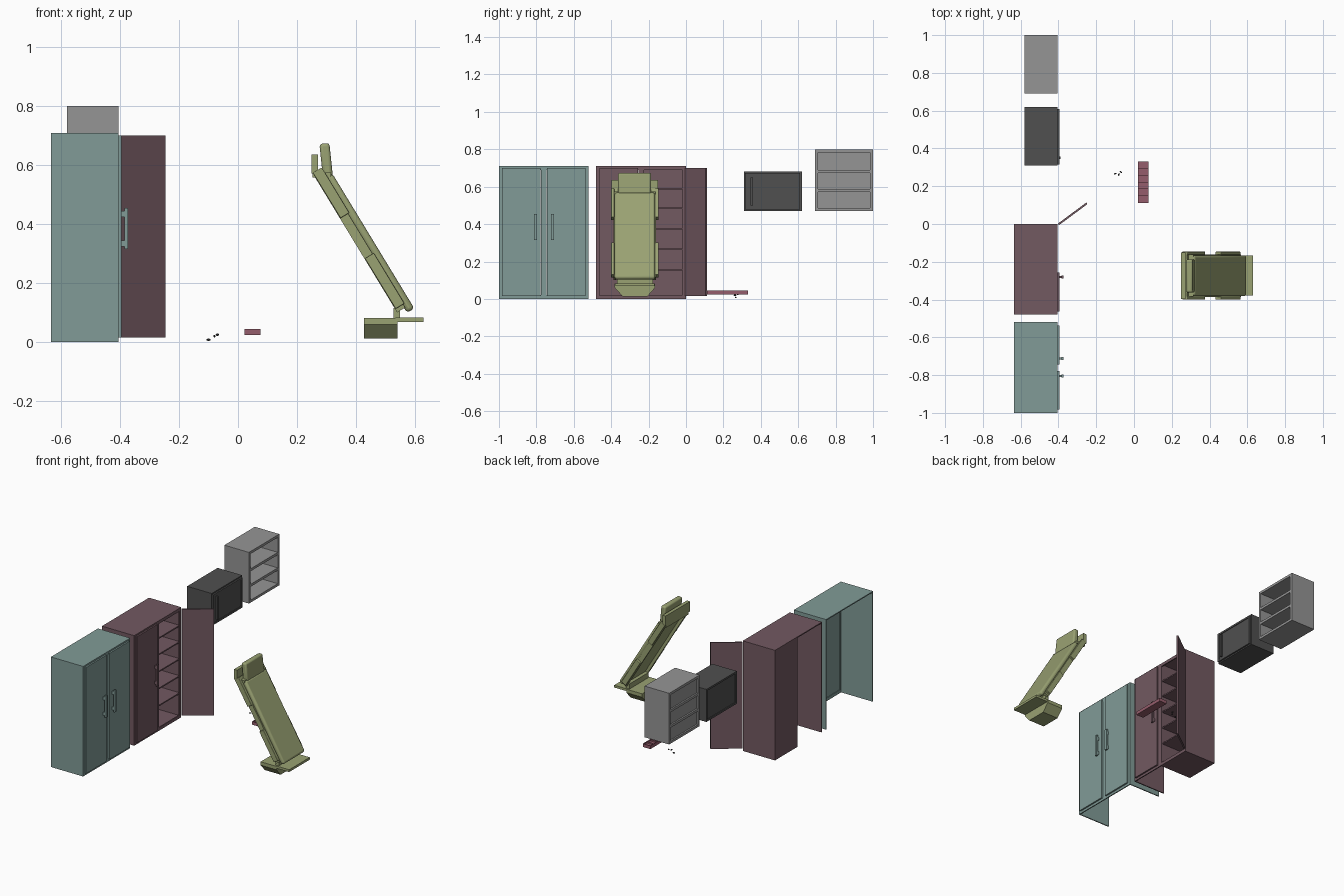
import bpy, bmesh, math
from mathutils import Matrix, Vector

if "Cube" in bpy.data.objects:
    bpy.data.objects.remove(bpy.data.objects["Cube"])


def material(name, rgb):
    m = bpy.data.materials.new(name)
    m.diffuse_color = (*rgb, 1)
    m.use_nodes = True
    m.node_tree.nodes["Principled BSDF"].inputs["Base Color"].default_value = m.diffuse_color
    return m


TEAL = material("teal", (0.22, 0.33, 0.31))
PLUM = material("plum", (0.17, 0.10, 0.12))
DARK = material("charcoal", (0.08, 0.08, 0.08))
GREY = material("grey", (0.30, 0.30, 0.30))
OLIVE = material("olive", (0.32, 0.36, 0.17))
PINK = material("pink", (0.30, 0.11, 0.15))
BLACK = material("black", (0.03, 0.03, 0.03))


def add_box(bm, x, y, z):
    size = Matrix.Diagonal((x[1] - x[0], y[1] - y[0], z[1] - z[0], 1))
    mid = Matrix.Translation((sum(x) / 2, sum(y) / 2, sum(z) / 2))
    bmesh.ops.create_cube(bm, size=1, matrix=mid @ size)


def finish(name, bm, mat, matrix=None, bevel=0):
    me = bpy.data.meshes.new(name)
    bm.to_mesh(me)
    bm.free()
    ob = bpy.data.objects.new(name, me)
    bpy.context.collection.objects.link(ob)
    me.materials.append(mat)
    if matrix:
        ob.matrix_world = matrix
    if bevel:
        mod = ob.modifiers.new("bevel", 'BEVEL')
        mod.width, mod.segments = bevel, 3
        bpy.context.view_layer.objects.active = ob
        ob.select_set(True)
        bpy.ops.object.shade_smooth_by_angle()
        ob.select_set(False)
    return ob


def boxes(name, parts, mat, matrix=None, bevel=0):
    bm = bmesh.new()
    for p in parts:
        add_box(bm, *p)
    return finish(name, bm, mat, matrix, bevel)


# Tall cabinets: open at back and bottom, framed front
BACK, FRONT, TOP, T = -0.635, -0.405, 0.71, 0.007


def carcass(name, y0, y1, mat):
    mid = (y0 + y1) / 2
    X, F, Z = (BACK, FRONT), (FRONT - T, FRONT), (0, TOP)
    boxes(name, [
        (X, (y0, y0 + T), Z), (X, (y1 - T, y1), Z), (X, (y0, y1), (TOP - T, TOP)),
        (F, (y0, y0 + 0.02), Z), (F, (y1 - 0.02, y1), Z),
        (F, (mid - 0.015, mid + 0.015), Z),
        (F, (y0, y1), (0, 0.02)), (F, (y0, y1), (TOP - 0.02, TOP))], mat)


def door(name, y0, y1, mat):
    boxes(name, [((FRONT - 0.003, -0.395), (y0, y1), (0.015, 0.70))], mat)


def handle(name, y, mat):
    boxes(name, [((-0.385, -0.374), (y - 0.008, y + 0.008), (0.315, 0.455)),
                 ((-0.397, -0.38), (y - 0.005, y + 0.005), (0.325, 0.345)),
                 ((-0.397, -0.38), (y - 0.005, y + 0.005), (0.425, 0.445))], mat)


carcass("teal_cabinet", -1.0, -0.52, TEAL)
door("teal_door_left", -0.983, -0.777, TEAL)
door("teal_door_right", -0.743, -0.537, TEAL)
handle("teal_handle_left", -0.805, TEAL)
handle("teal_handle_right", -0.713, TEAL)

carcass("plum_cabinet", -0.48, 0.0, PLUM)
door("plum_door_closed", -0.463, -0.257, PLUM)
handle("plum_handle", -0.28, PLUM)

# Shelf bay inside the plum cabinet
bay = (-0.225, -0.005)
boxes("shelf_bay", [((BACK, BACK + T), bay, (0, TOP)),
                    ((BACK, FRONT - T), (-0.232, -0.225), (0, TOP)),
                    ((BACK, FRONT), bay, (0, 0.012))], PLUM)
boxes("shelves", [((BACK, FRONT - 0.008), bay, (z - 0.004, z + 0.004))
                  for z in (0.155, 0.265, 0.375, 0.485, 0.59)], PLUM)

# Open door swung out from its hinge
swing = Matrix.Translation((-0.40, -0.002, 0)) @ Matrix.Rotation(math.radians(36.5), 4, 'Z')
boxes("plum_door_open", [((0, 0.187), (-0.005, 0.005), (0.015, 0.70))], PLUM, swing)


# Wall units: hollow box with inset back panel
def wall_unit(name, y0, y1, z0, z1, t, shelf_z, back_x, mat):
    X = (-0.58, -0.405)
    parts = [(X, (y0, y0 + t), (z0, z1)), (X, (y1 - t, y1), (z0, z1)),
             (X, (y0, y1), (z0, z0 + t)), (X, (y0, y1), (z1 - t, z1)),
             ((back_x, back_x + 0.006), (y0, y1), (z0, z1))]
    parts += [(X, (y0, y1), (z - t / 2, z + t / 2)) for z in shelf_z]
    boxes(name, parts, mat)


wall_unit("open_shelf_unit", 0.69, 1.0, 0.47, 0.80, 0.016, (0.58, 0.68), -0.57, GREY)
wall_unit("oven_body", 0.31, 0.62, 0.47, 0.68, 0.012, (), -0.575, DARK)
boxes("oven_door", [((-0.41, -0.399), (0.315, 0.61), (0.478, 0.672)),
                    ((-0.40, -0.395), (0.315, 0.61), (0.478, 0.49)),
                    ((-0.40, -0.395), (0.315, 0.61), (0.66, 0.672)),
                    ((-0.40, -0.395), (0.315, 0.327), (0.478, 0.672)),
                    ((-0.40, -0.395), (0.598, 0.61), (0.478, 0.672))], DARK)
boxes("oven_handle", [((-0.40, -0.389), (0.345, 0.357), (0.50, 0.65))], DARK)

# Tilted couch, built along its own length then leaned back
tilt = Matrix.Translation((0.2525, -0.2735, 0.573)) @ Matrix.Rotation(math.radians(58.7), 4, 'Y')
L = 0.553
boxes("couch_frame", [((0, L), (-0.113, 0.113), (0.018, 0.032))] +
      [((0, L), (min(s * 0.10, s * 0.113), max(s * 0.10, s * 0.113)), (0, 0.03))
       for s in (-1, 1)], OLIVE, tilt)
boxes("couch_side_pads", [(span, (min(s * 0.11, s * 0.127), max(s * 0.11, s * 0.127)), (0.002, 0.037))
                          for s in (-1, 1) for span in ((0.0, 0.18), (0.34, 0.54))], OLIVE, tilt, 0.003)
boxes("couch_cushion", [((0.035, 0.572), (-0.108, 0.108), (0.028, 0.057))], OLIVE, tilt, 0.012)

# Head end
boxes("head_plate", [((0.25, 0.272), (-0.398, -0.15), (0.572, 0.637))], OLIVE)
boxes("head_ledge", [((0.252, 0.315), (-0.385, -0.162), (0.558, 0.575))], OLIVE)
lean = Matrix.Translation((0.299, -0.275, 0.617)) @ Matrix.Rotation(math.radians(-6), 4, 'Y')
boxes("headrest", [((-0.017, 0.017), (-0.088, 0.088), (-0.057, 0.057))], OLIVE, lean, 0.01)

# Foot end: tapered base, foot plate and hinge
bm = bmesh.new()
ring = [bm.verts.new((0.428, y - 0.273, z)) for y, z in
        ((-0.065, 0.012), (0.065, 0.012), (0.108, 0.06), (0.108, 0.082), (-0.108, 0.082), (-0.108, 0.06))]
face = bm.faces.new(ring)
side = bmesh.ops.extrude_face_region(bm, geom=[face])["geom"]
bmesh.ops.translate(bm, vec=Vector((0.113, 0, 0)),
                    verts=[v for v in side if isinstance(v, bmesh.types.BMVert)])
bmesh.ops.recalc_face_normals(bm, faces=bm.faces)
finish("couch_base", bm, OLIVE)
boxes("foot_plate", [((0.535, 0.63), (-0.378, -0.168), (0.068, 0.083))], OLIVE)
boxes("foot_hinge", [((0.527, 0.55), (-0.37, -0.176), (0.08, 0.115))], OLIVE)

# Small sorting tray with dividers
tx, ty, tz = (0.022, 0.076), (0.112, 0.332), (0.024, 0.045)
boxes("sorting_tray", [(tx, ty, (0.024, 0.036)), ((0.022, 0.025), ty, tz), ((0.073, 0.076), ty, tz)] +
      [(tx, (0.112 + i * 0.0362, 0.115 + i * 0.0362), tz) for i in range(7)], PINK)

# Loose pellets
for i, (p, a) in enumerate((((-0.10, 0.266, 0.008), 20), ((-0.08, 0.262, 0.02), 80), ((-0.07, 0.276, 0.025), 140))):
    bm = bmesh.new()
    bmesh.ops.create_uvsphere(bm, u_segments=8, v_segments=6, radius=0.004)
    bmesh.ops.scale(bm, vec=(1.9, 1, 1), verts=bm.verts)
    finish(f"pellet_{i + 1}", bm, BLACK,
           Matrix.Translation(p) @ Matrix.Rotation(math.radians(a), 4, 'Z'))
